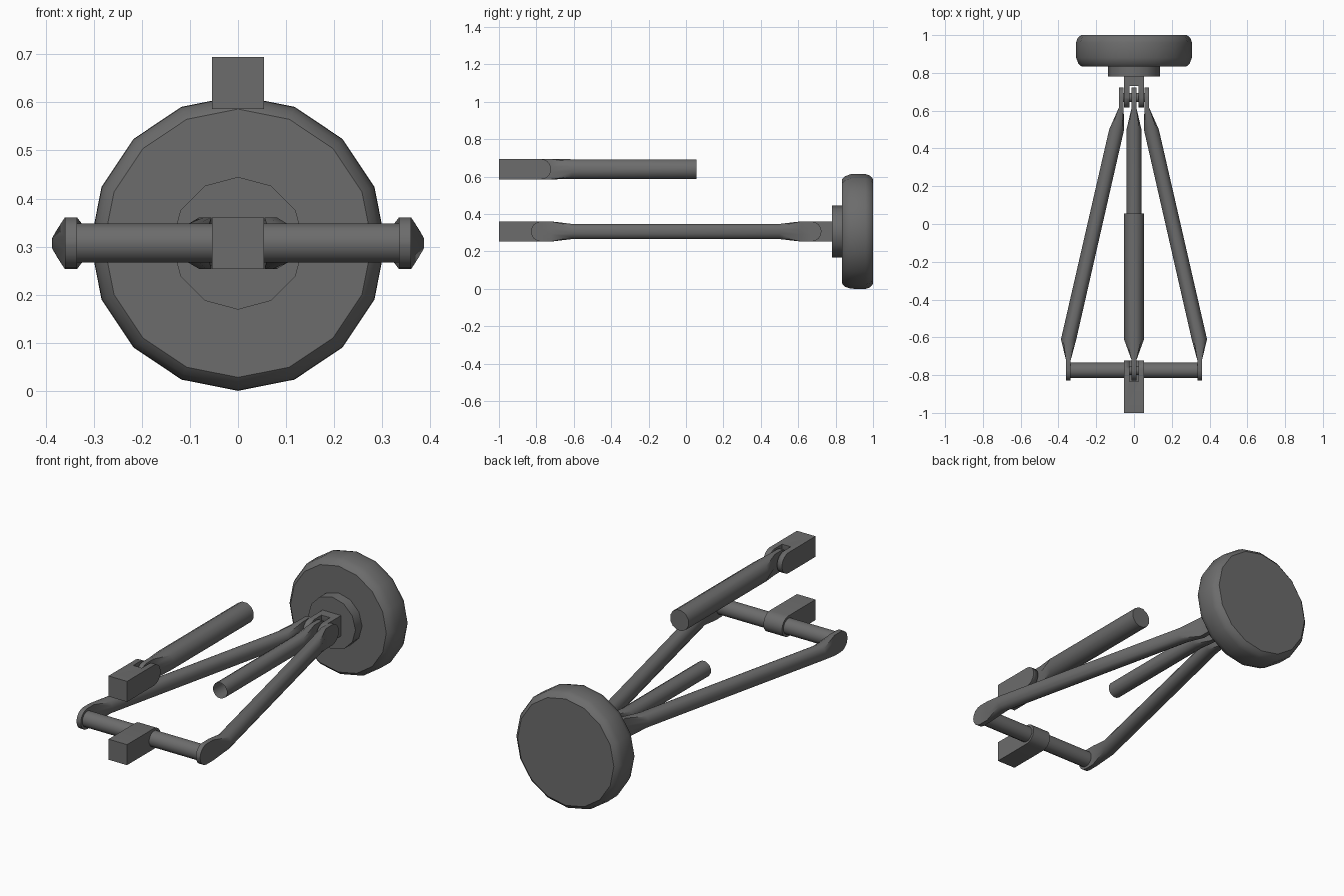
import bpy, bmesh, math
from mathutils import Vector

if "Cube" in bpy.data.objects:
    bpy.data.objects.remove(bpy.data.objects["Cube"])

GREY = bpy.data.materials.new("dark_grey")
GREY.diffuse_color = (0.15, 0.15, 0.15, 1)
GREY.use_nodes = True
GREY.node_tree.nodes["Principled BSDF"].inputs["Base Color"].default_value = GREY.diffuse_color
ZL, ZU = 0.307, 0.64          # heights of lower and upper linkage
PF, PB = -0.775, 0.67         # front and back pivot positions
R = 0.054                     # half height of mounts and rod eyes


def finish(name, bm, angle=35):
    bmesh.ops.recalc_face_normals(bm, faces=bm.faces)
    me = bpy.data.meshes.new(name)
    bm.to_mesh(me)
    bm.free()
    me.materials.append(GREY)
    ob = bpy.data.objects.new(name, me)
    bpy.context.collection.objects.link(ob)
    bpy.ops.object.select_all(action='DESELECT')
    ob.select_set(True)
    bpy.context.view_layer.objects.active = ob
    bpy.ops.object.shade_smooth_by_angle(angle=math.radians(angle))
    return ob


def skin(name, rings, cap_start=True, cap_end=True, angle=35):
    """Join equal rings of points into a tube."""
    bm = bmesh.new()
    loops = [[bm.verts.new(p) for p in ring] for ring in rings]
    n = len(loops[0])
    for a, b in zip(loops, loops[1:]):
        for i in range(n):
            j = (i + 1) % n
            bm.faces.new((a[i], a[j], b[j], b[i]))
    if cap_start:
        bm.faces.new(loops[0])
    if cap_end:
        bm.faces.new(loops[-1])
    return finish(name, bm, angle)


def lathe_y(name, profile, n, z):
    rings = [[(r * math.sin(2 * math.pi * i / n), y, z + r * math.cos(2 * math.pi * i / n))
              for i in range(n)] for y, r in profile]
    return skin(name, rings)


def bar_x(name, x, y, z, r, n=12):
    rings = [[(s * x, y + r * math.cos(2 * math.pi * (i + .5) / n), z + r * math.sin(2 * math.pi * (i + .5) / n))
              for i in range(n)] for s in (-1, 1)]
    return skin(name, rings)


def section(x, y, z, w, h, flat):
    """12-point cross-section: a rectangle when flat, else an ellipse."""
    pts = []
    for i in range(12):
        a = math.radians(15 + 30 * i)
        c, s = math.cos(a), math.sin(a)
        k = 1 / max(abs(c), abs(s)) if flat else 1.0
        pts.append((x + w * c * k, y, z + h * s * k))
    return pts


def eye(x, pivot, d, z, w=0.0125):
    """Flat rounded rod end; d is the direction in y towards its tip."""
    out = [section(x, pivot + d * R * math.sin(math.radians(t)), z, w,
                   R * math.cos(math.radians(t)), True) for t in (86, 65, 45, 22, 0)]
    out.append(section(x, pivot - d * R, z, w, R, True))
    return out


def mount(name, flat_end, pivot, z, slot=None):
    """Block with a rounded end, optionally slotted into a fork."""
    d = 1 if pivot > flat_end else -1
    prof = [(flat_end, z - R)]
    prof += [(pivot + d * R * math.cos(math.radians(t)), z + R * math.sin(math.radians(t)))
             for t in range(-90, 91, 20)]
    prof.append((flat_end, z + R))
    ob = skin(name, [[(x, y, zz) for y, zz in prof] for x in (-R, R)])
    if slot is not None:
        bm = bmesh.new()
        bmesh.ops.create_cube(bm, size=1)
        tip = pivot + d * 0.2
        bmesh.ops.scale(bm, vec=Vector((0.05, abs(tip - slot), 0.3)), verts=bm.verts)
        bmesh.ops.translate(bm, vec=Vector((0, (tip + slot) / 2, z)), verts=bm.verts)
        cutter = finish("slot_cutter", bm)
        cutter.hide_render = True
        mod = ob.modifiers.new("slot", 'BOOLEAN')
        mod.object = cutter
        mod.solver = 'EXACT'
        bpy.context.view_layer.objects.active = ob
        bpy.ops.object.modifier_apply(modifier=mod.name)
        bpy.data.objects.remove(cutter)
    return ob


# Wheel and hub
lathe_y("wheel", [(0.835, 0.279), (0.85, 0.295), (0.88, 0.306), (0.96, 0.307),
                  (0.985, 0.298), (1.0, 0.280)], 16, ZL)
lathe_y("hub", [(0.78, 0.138), (0.836, 0.138)], 12, ZL)

# Mounting blocks
mount("hub_fork", 0.781, PB, ZL, slot=0.73)
mount("upper_mount", -1.0, PF, ZU, slot=-0.835)
mount("lower_mount", -1.0, PF, ZL)

# Pivot pins and cross bar
bar_x("hub_pin", 0.06, PB, ZL, 0.025)
bar_x("upper_pin", 0.05, PF, ZU, 0.025)
bar_x("cross_bar", 0.337, PF, ZL, 0.042)

# Two diagonal arms
for s, side in ((-1, "left"), (1, "right")):
    rings = eye(s * 0.0675, PB, 1, ZL)
    rings += [section(s * 0.092, 0.50, ZL, 0.041, 0.042, False),
              section(s * 0.346, -0.61, ZL, 0.042, 0.042, False)]
    rings += eye(s * 0.3475, PF, -1, ZL)[::-1]
    skin(side + "_arm", rings)

# Damper body hung from the upper mount
skin("damper_body", eye(0, PF, -1, ZU) +
     [section(0, -0.61, ZU, 0.055, 0.055, False), section(0, 0.055, ZU, 0.055, 0.055, False)])

# Damper rod from the hub, open at its free end
skin("damper_rod", eye(0, PB, 1, ZL) +
     [section(0, 0.50, ZL, 0.041, 0.042, False), section(0, -0.15, ZL, 0.041, 0.042, False)],
     cap_end=False)
